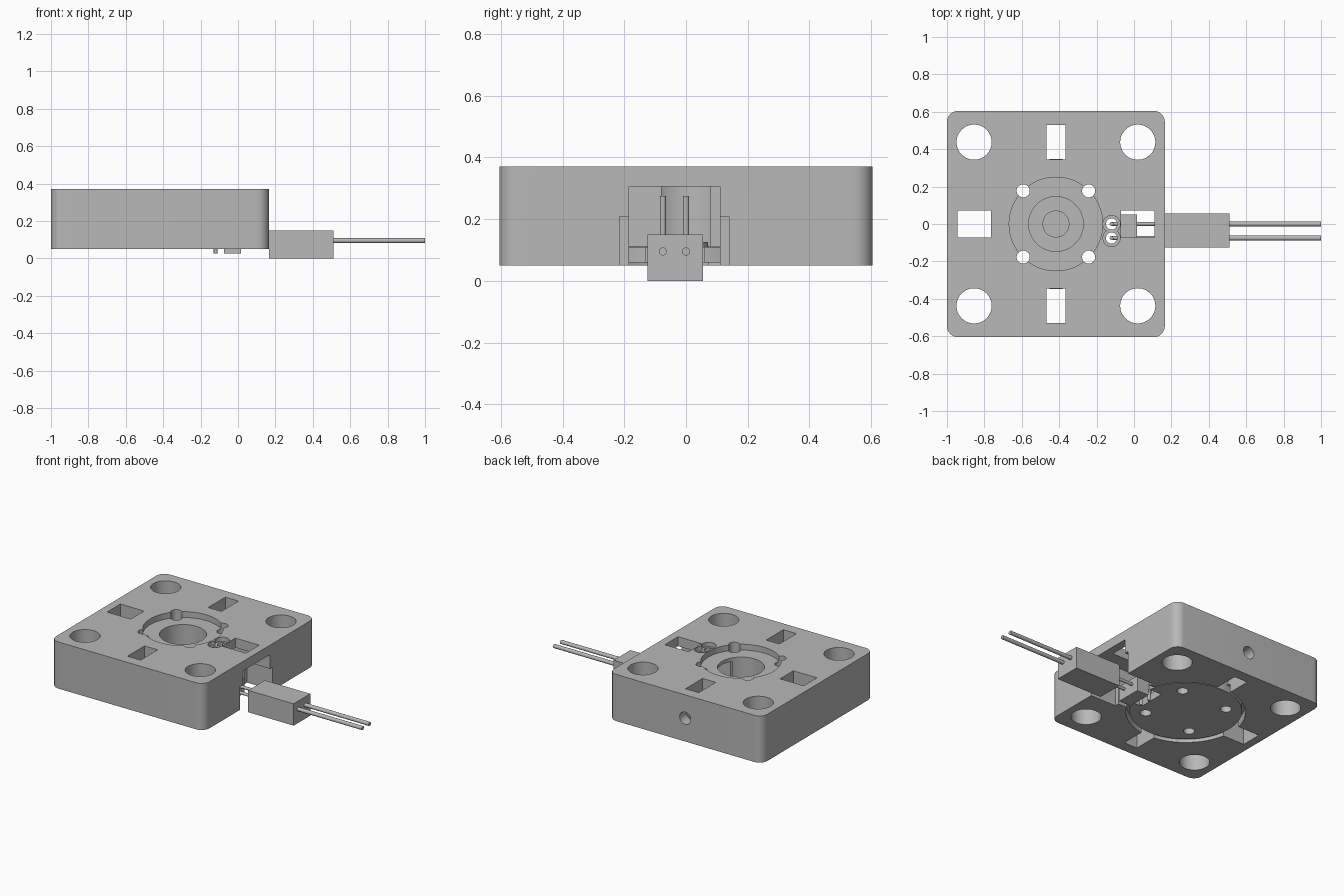
import bpy, bmesh, math

if "Cube" in bpy.data.objects:
    bpy.data.objects.remove(bpy.data.objects["Cube"])

grey = bpy.data.materials.new("neutral_grey")
grey.diffuse_color = (0.48, 0.48, 0.48, 1)
grey.use_nodes = True
grey.node_tree.nodes["Principled BSDF"].inputs["Base Color"].default_value = grey.diffuse_color
CX = -0.4175  # centre of the square housing


def finish(bm, name):
    bmesh.ops.recalc_face_normals(bm, faces=bm.faces)
    me = bpy.data.meshes.new(name)
    bm.to_mesh(me)
    bm.free()
    me.materials.append(grey)
    ob = bpy.data.objects.new(name, me)
    bpy.context.collection.objects.link(ob)
    return ob


def box(name, x, y, z, corner=0):
    bm = bmesh.new()
    bmesh.ops.create_cube(bm, size=1)
    for v in bm.verts:
        for i, r in enumerate((x, y, z)):
            v.co[i] = r[0] if v.co[i] < 0 else r[1]
    if corner:
        edges = [e for e in bm.edges
                 if abs(e.verts[0].co.z - e.verts[1].co.z) > 0.01]
        bmesh.ops.bevel(bm, geom=edges, offset=corner, segments=8,
                        profile=0.5, affect='EDGES')
    return finish(bm, name)


def rod(name, x, y, z, r, axis='Z', n=48):
    """Cylinder; the coordinate along its axis is a (start, end) pair."""
    bm = bmesh.new()
    span = {'X': x, 'Y': y, 'Z': z}[axis]
    bmesh.ops.create_cone(bm, cap_ends=True, segments=n, radius1=r, radius2=r,
                          depth=span[1] - span[0])
    mid = sum(span) / 2
    for v in bm.verts:
        a, b, c = v.co
        if axis == 'X':
            v.co = (mid + c, y + a, z + b)
        elif axis == 'Y':
            v.co = (x + a, mid + c, z + b)
        else:
            v.co = (x + a, y + b, mid + c)
    return finish(bm, name)


def cut(target, cutters):
    for c in cutters:
        bpy.context.view_layer.objects.active = target
        m = target.modifiers.new("cut", 'BOOLEAN')
        m.operation = 'DIFFERENCE'
        m.solver = 'EXACT'
        m.object = c
        bpy.ops.object.modifier_apply(modifier=m.name)
        bpy.data.objects.remove(c, do_unlink=True)


THROUGH = (-0.1, 0.6)
pin_rows = (0.0, -0.075)


def screw_holes():
    return [rod("hole", CX + sx * 0.175, sy * 0.177, THROUGH, 0.035, n=32)
            for sx in (-1, 1) for sy in (-1, 1)]


# Housing block with rounded vertical corners
housing = box("housing", (-1, 0.165), (-0.605, 0.605), (0.05, 0.37), 0.06)
cutters = [rod("hole", CX + sx * 0.4375, sy * 0.4375, THROUGH, 0.094)
           for sx in (-1, 1) for sy in (-1, 1)]
cutters += screw_holes()
# Four rectangular slots
for s in (-1, 1):
    cutters.append(box("slot", (CX - 0.05, CX + 0.05),
                       sorted((s * 0.345, s * 0.53)), THROUGH))
    cutters.append(box("slot", sorted((CX + s * 0.347, CX + s * 0.527)),
                       (-0.071, 0.073), THROUGH))
# Central bore, top counterbore and underside recess
cutters += [rod("bore", CX, 0, (0, 0.5), 0.146, n=64),
            rod("counterbore", CX, 0, (0.33, 0.5), 0.25, n=64),
            rod("recess", CX, 0, (0, 0.111), 0.37, n=64)]
# Stepped plug opening on the right side
cutters += [box("opening", (-0.295, 0.3), (-0.185, 0.11), (-0.1, 0.305)),
            box("opening", (-0.03, 0.3), (-0.215, 0.14), (-0.1, 0.208))]
# Pin access holes
for y in pin_rows:
    cutters.append(rod("pin_hole", -0.12, y, (0.2, 0.5), 0.03, n=32))
    cutters.append(rod("pin_sink", -0.12, y, (0.34, 0.5), 0.046, n=32))
# Round side hole at the back
cutters.append(rod("side_hole", CX, (0.45, 0.8), 0.21, 0.042, 'Y', 32))
cut(housing, cutters)

# Bottom cover disc with its screw holes and plug notch
cover = rod("bottom_cover", CX, 0, (0.06, 0.11), 0.348, n=64)
cut(cover, screw_holes() + [box("notch", (-0.17, 0.2), (-0.13, 0.06), THROUGH)])

# Low round boss in the bore
rod("centre_boss", CX, 0, (0.105, 0.125), 0.072)

# Plug body, inner socket, wires and pins
box("plug_body", (0.165, 0.51), (-0.125, 0.055), (0, 0.15))
box("inner_socket", (-0.075, 0.015), (-0.125, 0.05), (0.025, 0.13))
for i, y in enumerate(pin_rows):
    rod(f"wire_{i}", (0.5, 1.0), y, 0.095, 0.013, 'X', 24)
    rod(f"bridge_pin_{i}", (-0.12, 0.18), y, 0.09, 0.01, 'X', 16)
    rod(f"upright_pin_{i}", -0.12, y, (0.025, 0.275), 0.01, n=16)

# Smooth round walls, keep edges sharp
bpy.ops.object.select_all(action='SELECT')
bpy.context.view_layer.objects.active = housing
bpy.ops.object.shade_smooth_by_angle(angle=math.radians(30))
